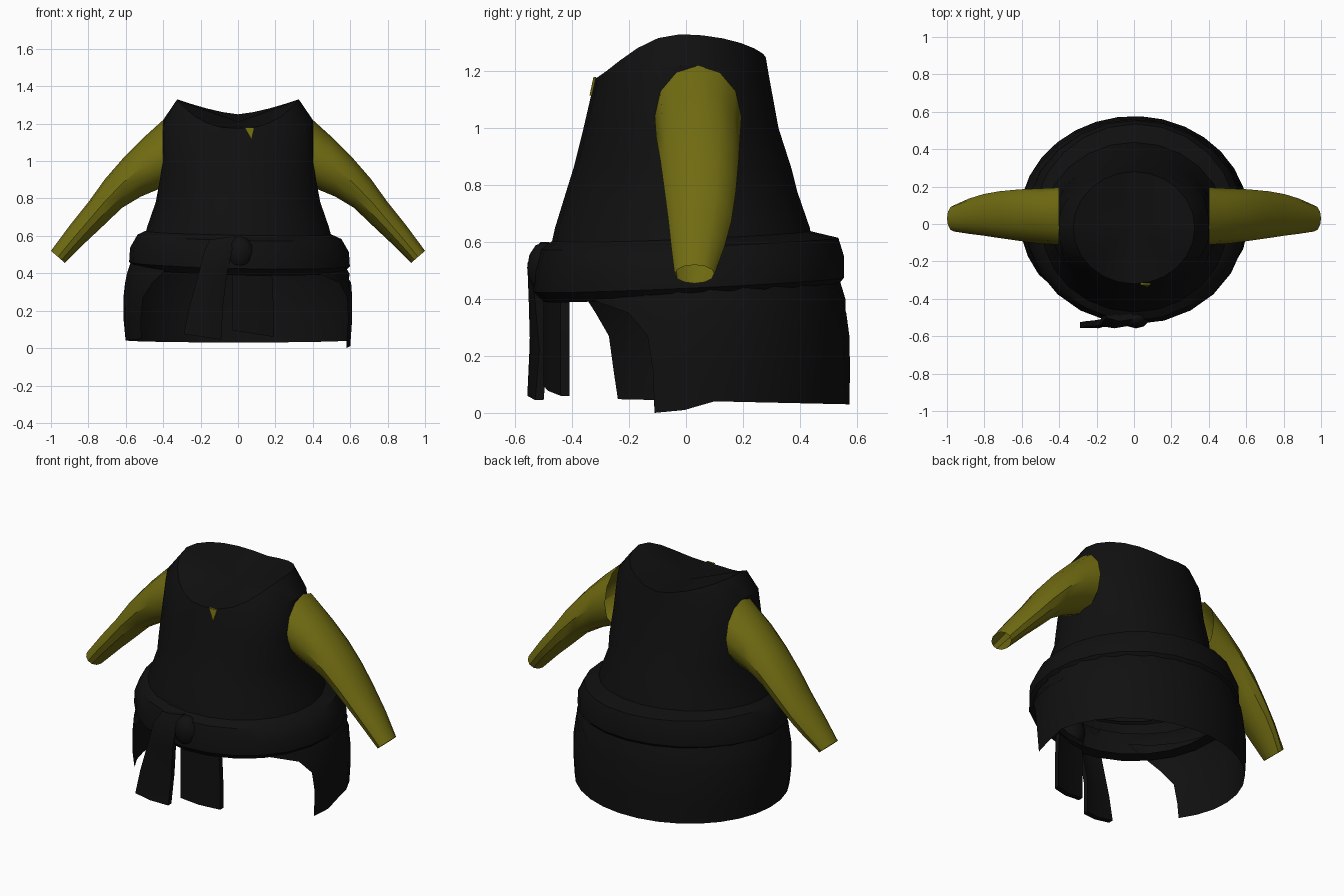
import bpy, bmesh
from math import sin, cos, pi, radians

if "Cube" in bpy.data.objects:
    bpy.data.objects.remove(bpy.data.objects["Cube"])


def material(name, rgb):
    m = bpy.data.materials.new(name)
    m.diffuse_color = (*rgb, 1)
    m.use_nodes = True
    m.node_tree.nodes["Principled BSDF"].inputs["Base Color"].default_value = m.diffuse_color
    return m


BLACK = material("black_cloth", (0.0052, 0.0052, 0.0052))
OLIVE = material("olive_cloth", (0.165, 0.15, 0.006))


def finish(name, bm, mat, angle=35):
    bmesh.ops.recalc_face_normals(bm, faces=bm.faces)
    me = bpy.data.meshes.new(name)
    bm.to_mesh(me)
    bm.free()
    ob = bpy.data.objects.new(name, me)
    bpy.context.collection.objects.link(ob)
    me.materials.append(mat)
    bpy.ops.object.select_all(action='DESELECT')
    ob.select_set(True)
    bpy.context.view_layer.objects.active = ob
    bpy.ops.object.shade_smooth_by_angle(angle=radians(angle))
    return ob


def loft(name, rows, mat, closed=True, cap_start=None, cap_end=False):
    """Skin rows of points; cap_start is an optional fan centre for the first row."""
    bm = bmesh.new()
    vs = [[bm.verts.new(p) for p in row] for row in rows]
    n = len(rows[0])
    for a, b in zip(vs, vs[1:]):
        for i in range(n if closed else n - 1):
            j = (i + 1) % n
            bm.faces.new((a[i], a[j], b[j], b[i]))
    if cap_start:
        c = bm.verts.new(cap_start)
        for i in range(n):
            bm.faces.new((c, vs[0][i], vs[0][(i + 1) % n]))
    if cap_end:
        bm.faces.new(vs[0])
        bm.faces.new(vs[-1])
    return finish(name, bm, mat)


def oval(t, a, yf, yb):
    """Point on an oval of half width a reaching from y = yf to y = yb."""
    yc = (yf + yb) / 2
    return a * cos(t), yc + (yb - yf) / 2 * sin(t)


N = 24
TURN = [2 * pi * i / N for i in range(N)]


# Torso: saddle-shaped neck rim, shoulders, flat sides at the armholes
def saddle(t, front, side, back):
    base, p = (front, 2.6) if sin(t) < 0 else (back, 1.4)
    return base + (side - base) * abs(cos(t)) ** p


rows = []
for a, yf, yb, limit, zf, zs, zb in [
        (0.325, -0.32, 0.28, 9, 1.175, 1.33, 1.25),
        (0.41, -0.33, 0.292, 0.40, 1.13, 1.22, 1.18),
        (0.43, -0.36, 0.325, 0.40, 1.0, 1.0, 1.0),
        (0.44, -0.395, 0.37, 0.425, 0.86, 0.86, 0.86),
        (0.44, -0.42, 0.39, 9, 0.78, 0.78, 0.78),
        (0.485, -0.46, 0.435, 9, 0.65, 0.65, 0.65),
        (0.51, -0.48, 0.45, 9, 0.56, 0.56, 0.56)]:
    row = []
    for t in TURN:
        x, y = oval(t, a, yf, yb)
        row.append((max(-limit, min(limit, x)), y, saddle(t, zf, zs, zb)))
    rows.append(row)
loft("torso", rows, BLACK, cap_start=(0, -0.02, 1.21))

# Sash around the hips, lower at the front and on the right
rows = []
for a, yf, yb, zf, zb in [
        (0.48, -0.46, 0.43, 0.61, 0.64),
        (0.545, -0.515, 0.535, 0.575, 0.615),
        (0.585, -0.535, 0.555, 0.50, 0.55),
        (0.59, -0.535, 0.555, 0.425, 0.475),
        (0.56, -0.50, 0.535, 0.39, 0.45),
        (0.50, -0.44, 0.48, 0.40, 0.46)]:
    row = []
    for t in TURN:
        x, y = oval(t, a, yf, yb)
        z = zf + (zb - zf) * (1 + sin(t)) / 2 - 0.012 * cos(t)
        row.append((x + 0.008, y, z))
    rows.append(row)
loft("sash", rows, BLACK)

# Skirt: wraps round the back and is open at the front
rows = []
for z, a, yf, yb, right, left in [
        (0.50, 0.56, -0.48, 0.53, -62, 238),
        (0.40, 0.597, -0.49, 0.56, -45, 227),
        (0.35, 0.605, -0.50, 0.565, -26, 221),
        (0.27, 0.613, -0.51, 0.575, -18, 214),
        (0.15, 0.612, -0.51, 0.577, -16, 212),
        (0.03, 0.602, -0.50, 0.575, -16, 211)]:
    row = []
    for i in range(21):
        t = radians(right + (left - right) * i / 20)
        x, y = oval(t, a, yf, yb)
        drop = 0.0
        if z < 0.1:
            drop = -0.03 if i == 0 else -0.02 if i == 1 else 0.012 * (1 - sin(t))
        row.append((x, y, z + drop))
    rows.append(row)
loft("skirt", rows, BLACK, closed=False)


# Hanging sash ends: each row is left (x, y), right (x, y), z left, z right
def strap(name, sections, thick=0.03):
    rows = []
    for xl, yl, xr, yr, zl, zr in sections:
        xm, ym, zm = (xl + xr) / 2, (yl + yr) / 2 - 0.015, (zl + zr) / 2
        front = [(xl, yl, zl), (xm, ym, zm), (xr, yr, zr)]
        rows.append(front + [(x, y + thick, z) for x, y, z in reversed(front)])
    loft(name, rows, BLACK, cap_end=True)


strap("left_sash_end", [
    (-0.15, -0.50, -0.01, -0.51, 0.58, 0.60),
    (-0.18, -0.54, -0.03, -0.545, 0.52, 0.53),
    (-0.21, -0.545, -0.06, -0.53, 0.40, 0.39),
    (-0.26, -0.55, -0.08, -0.515, 0.22, 0.22),
    (-0.29, -0.555, -0.09, -0.53, 0.075, 0.045)])
strap("right_sash_end", [
    (-0.03, -0.50, 0.18, -0.44, 0.45, 0.45),
    (-0.03, -0.50, 0.19, -0.44, 0.22, 0.22),
    (-0.03, -0.50, 0.19, -0.44, 0.095, 0.06)])

# Knot where the sash is tied
bm = bmesh.new()
bmesh.ops.create_uvsphere(bm, u_segments=10, v_segments=6, radius=1)
for v in bm.verts:
    v.co = (0.01 + 0.075 * v.co.x, -0.50 + 0.058 * v.co.y, 0.51 + 0.09 * v.co.z)
finish("sash_knot", bm, BLACK)

# Sleeves: upper edge (x, z), lower edge (x, z), front y, back y
sections = [
    (0.40, 1.22, 0.40, 0.86, -0.11, 0.195),
    (0.50, 1.13, 0.52, 0.81, -0.105, 0.19),
    (0.61, 1.02, 0.62, 0.75, -0.09, 0.185),
    (0.71, 0.905, 0.73, 0.645, -0.075, 0.175),
    (0.80, 0.78, 0.81, 0.57, -0.062, 0.16),
    (0.90, 0.655, 0.87, 0.51, -0.052, 0.135),
    (1.00, 0.52, 0.925, 0.455, -0.04, 0.10)]
for side, label in ((1, "right"), (-1, "left")):
    rows = []
    for xt, zt, xb, zb, yf, yb in sections:
        row = []
        for i in range(12):
            t = 2 * pi * i / 12
            k = (1 + cos(t)) / 2
            row.append((side * (xb + (xt - xb) * k),
                        (yf + yb) / 2 + (yb - yf) / 2 * sin(t),
                        zb + (zt - zb) * k))
        rows.append(row)
    loft(label + "_sleeve", rows, OLIVE)

# Small olive notch of the shirt showing at the collar
bm = bmesh.new()
tri = [(0.035, -0.325, 1.18), (0.088, -0.325, 1.18), (0.072, -0.339, 1.115)]
front = [bm.verts.new(p) for p in tri]
back = [bm.verts.new((x, y + 0.009, z)) for x, y, z in tri]
bm.faces.new(front)
bm.faces.new(back)
for i in range(3):
    j = (i + 1) % 3
    bm.faces.new((front[i], front[j], back[j], back[i]))
finish("collar_notch", bm, OLIVE)
